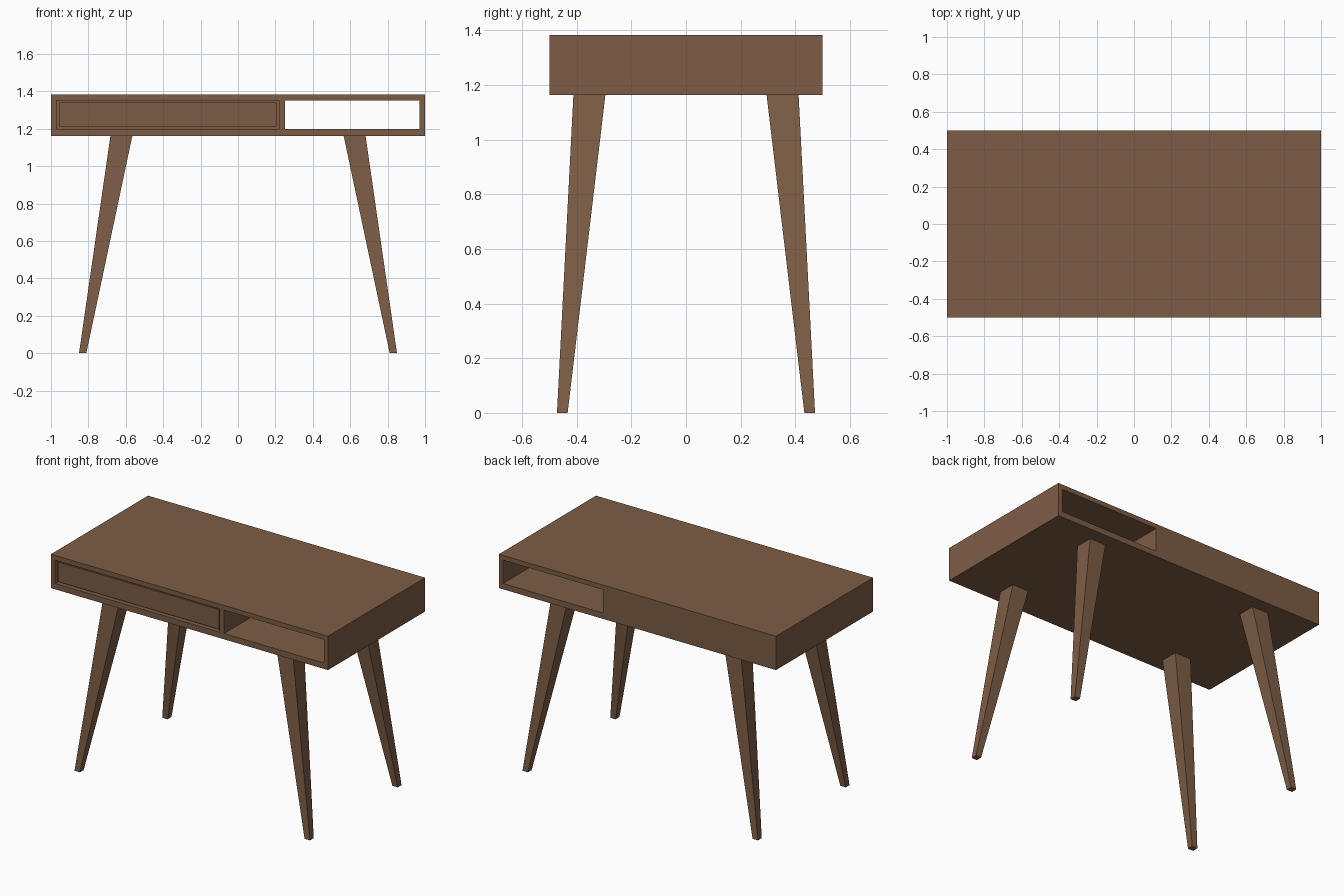
import bpy, bmesh

if "Cube" in bpy.data.objects:
    bpy.data.objects.remove(bpy.data.objects["Cube"])

wood = bpy.data.materials.new("brown_wood")
wood.diffuse_color = (0.205, 0.11, 0.06, 1)
wood.use_nodes = True
wood.node_tree.nodes["Principled BSDF"].inputs["Base Color"].default_value = wood.diffuse_color


def prism(name, bottom, top, z0, z1):
    """Four-sided solid between two (x0, x1, y0, y1) rectangles."""
    bm = bmesh.new()
    rings = []
    for (x0, x1, y0, y1), z in ((bottom, z0), (top, z1)):
        rings.append([bm.verts.new((x, y, z)) for x, y in
                      ((x0, y0), (x1, y0), (x1, y1), (x0, y1))])
        bm.faces.new(rings[-1])
    for i in range(4):
        j = (i + 1) % 4
        bm.faces.new((rings[0][i], rings[0][j], rings[1][j], rings[1][i]))
    bmesh.ops.recalc_face_normals(bm, faces=bm.faces)
    mesh = bpy.data.meshes.new(name)
    bm.to_mesh(mesh)
    bm.free()
    mesh.materials.append(wood)
    ob = bpy.data.objects.new(name, mesh)
    bpy.context.collection.objects.link(ob)
    return ob


def box(name, x0, x1, y0, y1, z0, z1):
    return prism(name, (x0, x1, y0, y1), (x0, x1, y0, y1), z0, z1)


# Desk body with an open shelf right through and a recess for the drawer
body = box("desk_body", -1, 1, -0.5, 0.5, 1.162, 1.383)
cutters = [box("shelf_cutter", 0.25, 0.97, -0.6, 0.6, 1.20, 1.352),
           box("drawer_cutter", -0.97, 0.218, -0.6, -0.47, 1.20, 1.352)]
for cutter in cutters:
    cutter.hide_render = True
    cutter.hide_viewport = True
    mod = body.modifiers.new(cutter.name, 'BOOLEAN')
    mod.operation = 'DIFFERENCE'
    mod.solver = 'EXACT'
    mod.object = cutter

# Drawer front, set slightly back with a narrow gap around it
box("drawer_front", -0.957, 0.205, -0.49, -0.465, 1.212, 1.34)

# Splayed tapering legs
for side, sx in (("left", -1), ("right", 1)):
    for end, sy in (("front", -1), ("back", 1)):
        foot = (sx * 0.811, sx * 0.85, sy * 0.433, sy * 0.472)
        top = (sx * 0.565, sx * 0.682, sy * 0.295, sy * 0.412)
        prism(f"{end}_{side}_leg", foot, top, 0, 1.162)
